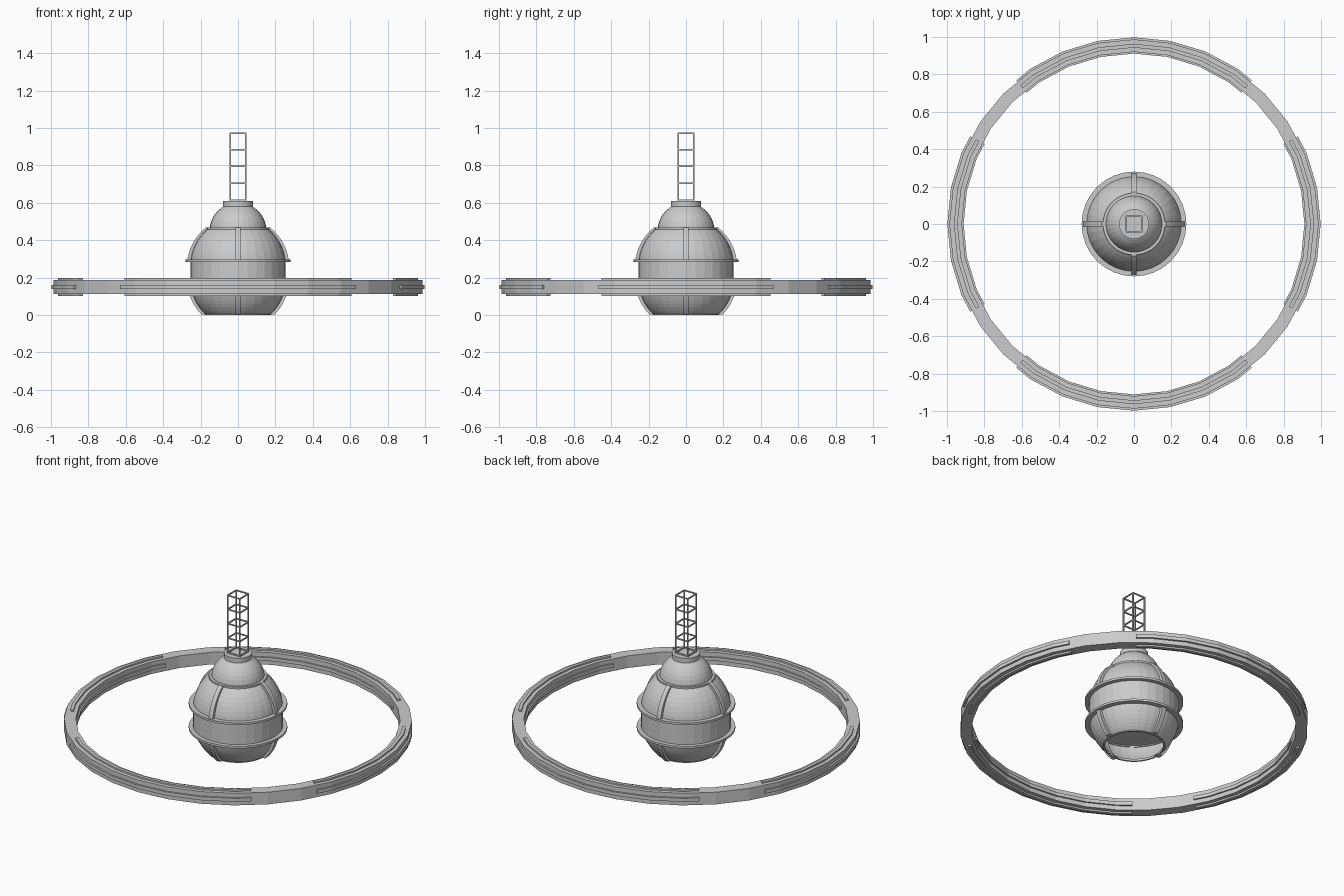
import bpy, math
from math import sin, cos, radians, pi, sqrt

if "Cube" in bpy.data.objects:
    bpy.data.objects.remove(bpy.data.objects["Cube"])

SEG = 32
STEP = 2 * pi / SEG

def make(name, verts, faces):
    me = bpy.data.meshes.new(name)
    me.from_pydata(verts, [], faces)
    me.update()
    ob = bpy.data.objects.new(name, me)
    bpy.context.collection.objects.link(ob)
    return ob

def lathe(name, prof, closed=False, caps=False):
    """Spin an (r, z) profile round the z axis."""
    n = len(prof)
    verts = [(r * cos(i * STEP), r * sin(i * STEP), z) for i in range(SEG) for r, z in prof]
    faces = []
    for i in range(SEG):
        a, b = i * n, (i + 1) % SEG * n
        for j in range(n if closed else n - 1):
            k = (j + 1) % n
            faces.append((a + j, b + j, b + k, a + k))
    if caps:
        faces.append([i * n for i in range(SEG)][::-1])
        faces.append([i * n + n - 1 for i in range(SEG)])
    return make(name, verts, faces)

def rect(r0, r1, z0, z1):
    return [(r0, z0), (r1, z0), (r1, z1), (r0, z1)]

def sweep(name, rings):
    """Skin a list of four-point sections into a capped bar."""
    verts = [p for ring in rings for p in ring]
    faces = [(3, 2, 1, 0)]
    for i in range(len(rings) - 1):
        for j in range(4):
            k = (j + 1) % 4
            faces.append((i * 4 + j, i * 4 + k, i * 4 + 4 + k, i * 4 + 4 + j))
    e = len(verts) - 4
    faces.append((e, e + 1, e + 2, e + 3))
    return make(name, verts, faces)

def arc(c, R, z0, z1, n=7):
    """Points on a sphere of radius R centred at height c, between two heights."""
    a0, a1 = math.asin((z0 - c) / R), math.asin((z1 - c) / R)
    return [(R * cos(a0 + (a1 - a0) * i / n), c + R * sin(a0 + (a1 - a0) * i / n))
            for i in range(n + 1)]

# big outer ring
lathe("outer_ring", rect(0.92, 0.987, 0.112, 0.188), closed=True)

# raised strips on all four faces of the ring, in four arcs
sections = {"outer": rect(0.98, 0.998, 0.139, 0.161), "inner": rect(0.911, 0.925, 0.139, 0.161),
            "top": rect(0.943, 0.963, 0.185, 0.198), "bottom": rect(0.943, 0.963, 0.102, 0.115)}
for side, half in enumerate((2, 3, 2, 3)):
    angles = [-half - 0.5] + list(range(-half, half + 1)) + [half + 0.5]
    for label, sec in sections.items():
        rings = []
        for k in angles:
            a = side * pi / 2 + k * STEP
            f = 1 if k == int(k) else cos(STEP / 2)
            rings.append([(r * f * cos(a), r * f * sin(a), z) for r, z in sec])
        sweep(f"ring_strip_{label}_{side}", rings)

# central body: drum, domes and rims
lathe("body_drum", [(0.255, 0.145), (0.255, 0.29)], caps=True)
lathe("upper_dome", arc(0.264, 0.256, 0.29, 0.46))
lathe("lower_dome", arc(0.19, 0.256, 0.005, 0.145))
lathe("top_dome", arc(0.45, 0.152, 0.455, 0.587))
lathe("upper_flange", rect(0.245, 0.28, 0.285, 0.298), closed=True)
lathe("lower_flange", rect(0.245, 0.28, 0.138, 0.151), closed=True)
lathe("shoulder_rim", rect(0.145, 0.166, 0.455, 0.469), closed=True)
lathe("bottom_rim", rect(0.166, 0.176, 0.0, 0.013), closed=True)
lathe("mast_base", [(0.08, 0.58), (0.08, 0.61)], caps=True)

# four curved ribs on each dome
def rib(name, c, z0, z1, turn):
    rings = []
    inner, outer = arc(c, 0.25, z0, z1), arc(c, 0.274, z0, z1)
    for (r0, h0), (r1, h1) in zip(inner, outer):
        ring = []
        for r, s, z in ((r0, -1, h0), (r1, -1, h1), (r1, 1, h1), (r0, 1, h0)):
            t = s * 0.014
            ring.append((r * cos(turn) - t * sin(turn), r * sin(turn) + t * cos(turn), z))
        rings.append(ring)
    sweep(name, rings)

for q in range(4):
    rib(f"upper_rib_{q}", 0.255, 0.29, 0.468, q * pi / 2)
    rib(f"lower_rib_{q}", 0.195, 0.003, 0.145, q * pi / 2)

# lattice mast
def box(name, x, y, z, sx, sy, sz):
    bpy.ops.mesh.primitive_cube_add(size=1, location=(x, y, z))
    ob = bpy.context.object
    ob.name = name
    ob.scale = (sx, sy, sz)

H, T = 0.042, 0.007
for sx in (-1, 1):
    for sy in (-1, 1):
        box("mast_rail", sx * H, sy * H, 0.7915, T, T, 0.367)
for z in (0.614, 0.705, 0.795, 0.884, 0.9715):
    for s in (-1, 1):
        box("mast_rung", 0, s * H, z, 2 * H, T, T)
        box("mast_rung", s * H, 0, z, T, 2 * H, T)
